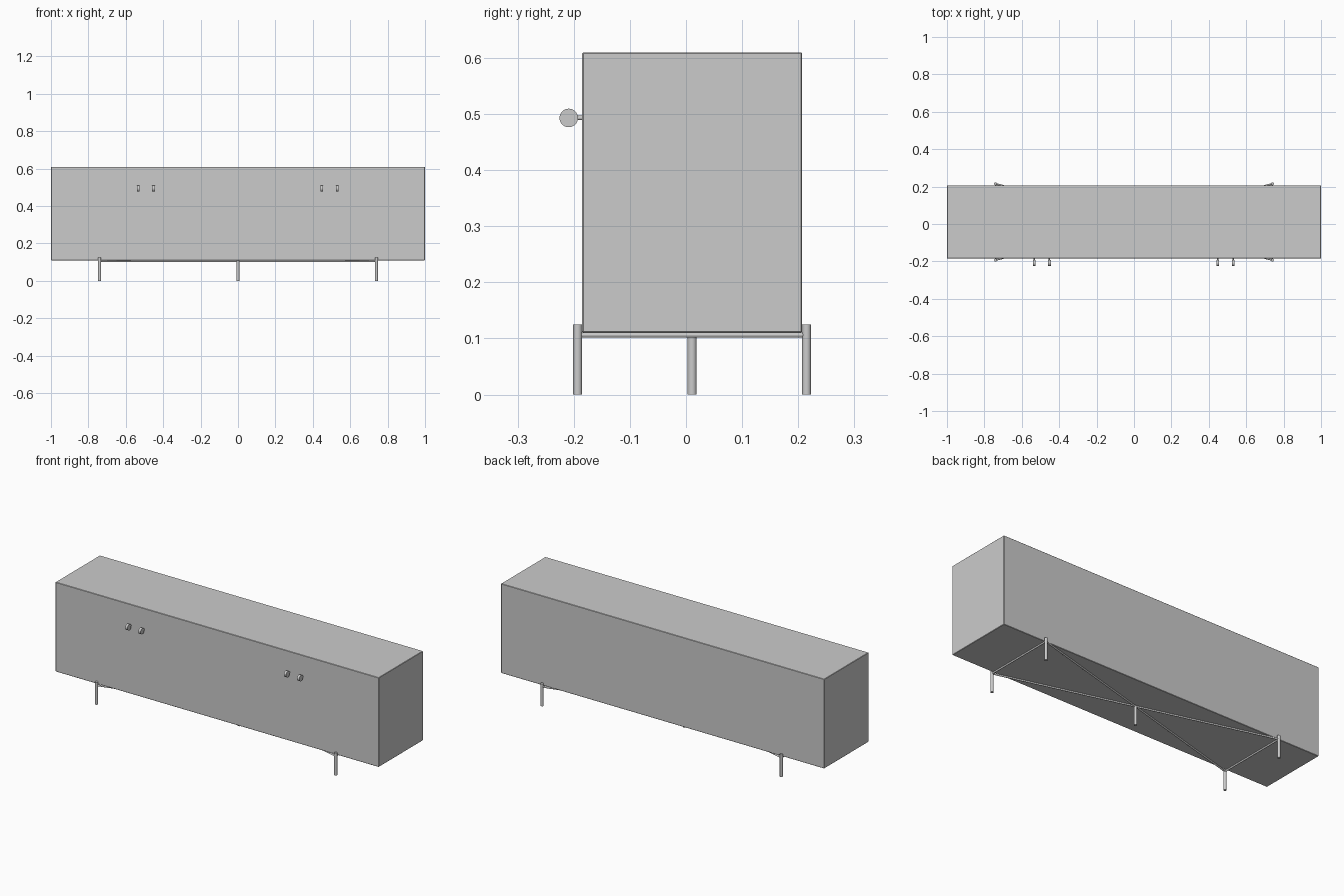
import bpy
from mathutils import Vector

if "Cube" in bpy.data.objects:
    bpy.data.objects.remove(bpy.data.objects["Cube"])


def box(name, lo, hi, bevel=0.0):
    lo, hi = Vector(lo), Vector(hi)
    bpy.ops.mesh.primitive_cube_add(size=1, location=(lo + hi) / 2)
    o = bpy.context.object
    o.name = name
    o.scale = hi - lo
    bpy.ops.object.transform_apply(location=False, rotation=False, scale=True)
    if bevel:
        m = o.modifiers.new("edge", 'BEVEL')
        m.width = bevel
        m.segments = 1
    return o


def rod(name, a, b, r, sides=24):
    a, b = Vector(a), Vector(b)
    d = b - a
    bpy.ops.mesh.primitive_cylinder_add(vertices=sides, radius=r, depth=d.length,
                                        location=(a + b) / 2)
    o = bpy.context.object
    o.name = name
    o.rotation_euler = d.to_track_quat('Z', 'Y').to_euler()
    bpy.ops.object.shade_smooth_by_angle()
    return o


FRONT, BACK, MID = -0.193, 0.215, 0.011
LEG_X, BAR_Z = 0.74, 0.106

# cabinet body
box("cabinet_body", (-1, -0.185, 0.11), (1, 0.207, 0.61), 0.002)

# corner legs, diagonal braces to the centre, cross bars
for s in (-1, 1):
    for label, y in (("front", FRONT), ("back", BACK)):
        rod(f"{label}_leg", (s * LEG_X, y, 0), (s * LEG_X, y, 0.125), 0.008)
        rod(f"{label}_diagonal_brace", (s * LEG_X, y, BAR_Z), (0, MID, BAR_Z), 0.0045, 12)
    rod("cross_bar", (s * LEG_X, FRONT, BAR_Z), (s * LEG_X, BACK, BAR_Z), 0.0045, 12)

# centre leg
rod("centre_leg", (0, MID, 0), (0, MID, 0.108), 0.008)

# door knobs: upright discs on short stems
for x in (-0.533, -0.452, 0.448, 0.53):
    rod("knob_disc", (x - 0.007, -0.209, 0.493), (x + 0.007, -0.209, 0.493), 0.0165, 32)
    rod("knob_stem", (x, -0.205, 0.493), (x, -0.183, 0.493), 0.004, 16)
